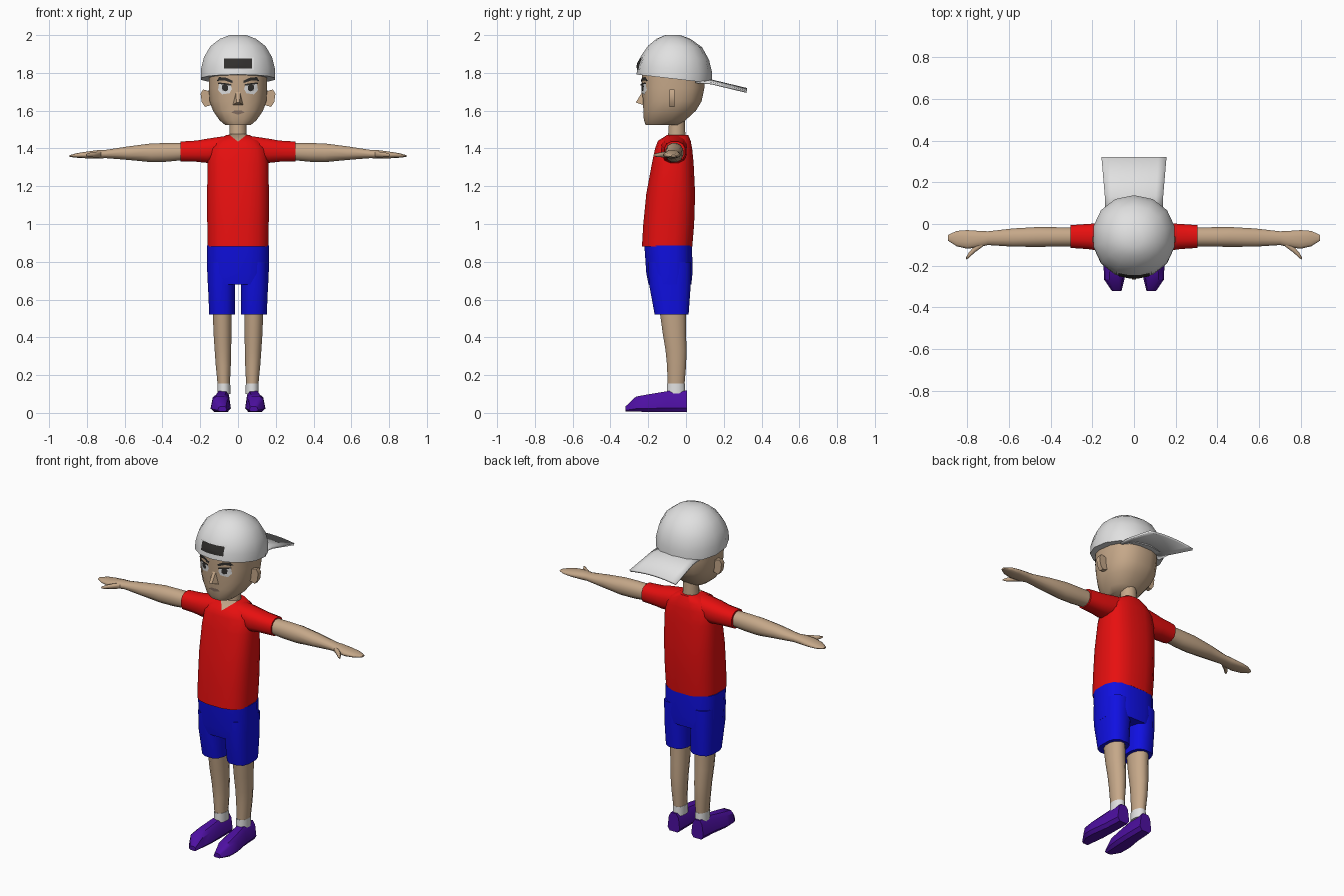
import bpy
import bmesh
from math import sin, cos, pi, radians
from mathutils import Vector
from mathutils.bvhtree import BVHTree

if "Cube" in bpy.data.objects:
    bpy.data.objects.remove(bpy.data.objects["Cube"], do_unlink=True)


def material(name, red, green, blue):
    mat = bpy.data.materials.new(name)
    mat.use_nodes = True
    color = (red, green, blue, 1)
    mat.diffuse_color = color
    node = next(n for n in mat.node_tree.nodes if n.type == "BSDF_PRINCIPLED")
    node.inputs["Base Color"].default_value = color
    node.inputs["Roughness"].default_value = .8
    return mat


skin = material("skin", .56, .39, .25)
white = material("off white", .75, .75, .75)
red = material("shirt red", .82, .005, .005)
blue = material("shorts blue", .005, .005, .75)
purple = material("shoe purple", .075, .005, .36)
dark = material("dark grey", .03, .028, .026)
lip = material("lip brown", .24, .16, .12)


def build(name, verts, faces, mat, mirror=False, angle=40):
    """Make an object, with smooth shading and an optional mirrored twin."""
    bm = bmesh.new()
    points = [bm.verts.new(v) for v in verts]
    for face in faces:
        bm.faces.new([points[i] for i in face])
    bmesh.ops.recalc_face_normals(bm, faces=bm.faces)
    mesh = bpy.data.meshes.new(name)
    bm.to_mesh(mesh)
    bm.free()
    mesh.materials.append(mat)
    mesh.shade_smooth()
    mesh.set_sharp_from_angle(angle=radians(angle))
    obj = bpy.data.objects.new(name, mesh)
    bpy.context.collection.objects.link(obj)
    if mirror:
        obj.modifiers.new("Mirror", "MIRROR").use_mirror_merge = False
    return obj


def bend(value, power):
    return abs(value) ** (2 / power) * (1 if value > 0 else -1)


def loft(name, mat, axis, rings, sides=12, power=2.4, taper=0, mirror=False, angle=40, tilt=None):
    """Skin rounded sections: (position, centre, half width, low, high)."""
    verts, faces = [], []
    for pos, mid, half, low, high in rings:
        for i in range(sides):
            turn = 2 * pi * (i + .5) / sides
            up = bend(sin(turn), power)
            side = mid + half * bend(cos(turn), power) * (1 - taper * up)
            rise = (low + high) / 2 + up * (high - low) / 2
            order = {"X": (pos, side, rise), "Y": (side, pos, rise), "Z": (side, rise, pos)}
            point = Vector(order[axis])
            if tilt:
                point.z += tilt(point)
            verts.append(point)
    for r in range(len(rings) - 1):
        for i in range(sides):
            j = (i + 1) % sides
            a, b = r * sides, (r + 1) * sides
            faces.append((a + i, a + j, b + j, b + i))
    last = len(verts) - sides
    faces += [range(sides), range(last, len(verts))]
    return build(name, verts, faces, mat, mirror, angle)


def patch(name, target, outline, mat, lift, mirror=False):
    """Lay a thin painted shape on the front of a target."""
    bm = bmesh.new()
    bm.from_mesh(target.data)
    tree = BVHTree.FromBMesh(bm)
    bm.free()
    flat = []
    for k, (x, z) in enumerate(outline):
        nx, nz = outline[(k + 1) % len(outline)]
        flat += [(x + (nx - x) * t / 3, z + (nz - z) * t / 3) for t in range(3)]
    count = len(flat)
    cx = sum(p[0] for p in flat) / count
    cz = sum(p[1] for p in flat) / count
    inner = [((x + cx) / 2, (z + cz) / 2) for x, z in flat]
    verts = []
    for x, z in flat + inner + [(cx, cz)]:
        hit = tree.ray_cast(Vector((x, -1, z)), Vector((0, 1, 0)))[0]
        verts.append((x, (hit.y if hit else -.2) - lift, z))
    faces = []
    for i in range(count):
        j = (i + 1) % count
        faces += [(i, j, count + j, count + i), (count + i, count + j, 2 * count)]
    return build(name, verts, faces, mat, mirror)


# Head, neck and ears
head = loft("head", skin, "Z", [
    (1.525, 0, .07, -.215, -.03), (1.55, 0, .1, -.225, 0), (1.6, 0, .135, -.228, .055),
    (1.65, 0, .152, -.23, .085), (1.72, 0, .157, -.235, .1), (1.82, 0, .157, -.235, .1)],
    sides=16, power=2.5)
loft("neck", skin, "Z", [(1.42, 0, .048, -.1, 0), (1.56, 0, .045, -.09, -.005)], power=2)
ear = [(.14, 1.63), (.175, 1.62), (.192, 1.645), (.198, 1.69), (.185, 1.712), (.14, 1.7)]
ring = len(ear)
build("ear", [(x, y, z) for y in (-.088, -.06) for x, z in ear],
      [range(ring), range(ring, 2 * ring)]
      + [(i, (i + 1) % ring, ring + (i + 1) % ring, ring + i) for i in range(ring)],
      skin, mirror=True)

# Face details
build("nose", [(-.01, -.225, 1.71), (.01, -.225, 1.71), (-.009, -.266, 1.643), (.009, -.266, 1.643),
               (-.03, -.22, 1.628), (.03, -.22, 1.628)],
      [(0, 1, 3, 2), (0, 2, 4), (1, 5, 3), (2, 3, 5, 4), (0, 4, 5, 1)], skin)
patch("eye_white", head, [(.032, 1.715), (.045, 1.692), (.085, 1.686), (.106, 1.71),
                          (.1, 1.745), (.04, 1.738)], white, .004, True)
patch("pupil", head, [(.052, 1.71), (.065, 1.702), (.082, 1.708), (.086, 1.73), (.075, 1.74),
                      (.055, 1.736)], dark, .007, True)
patch("eyelid_line", head, [(.034, 1.732), (.105, 1.742), (.104, 1.75), (.036, 1.741)], dark, .008, True)
patch("eyebrow", head, [(.03, 1.746), (.07, 1.76), (.112, 1.758), (.1, 1.778), (.06, 1.774),
                        (.028, 1.758)], dark, .005, True)
patch("mouth", head, [(-.036, 1.59), (0, 1.578), (.036, 1.59), (.02, 1.6), (-.02, 1.6)], lip, .004)

# Backwards cap: crown, front opening and brim
cap = loft("cap_crown", white, "Z", [
    (1.768, 0, .2, -.262, .138), (1.82, 0, .2, -.257, .138), (1.88, 0, .185, -.238, .122),
    (1.94, 0, .15, -.2, .085), (1.98, 0, .098, -.155, .025), (2, 0, .045, -.11, -.03)],
    sides=14, power=2.1, tilt=lambda p: -.115 * (p.y + .06) * max(0, (2 - p.z) / .232))
patch("cap_opening_frame", cap, [(-.085, 1.815), (.085, 1.815), (.085, 1.882), (-.085, 1.882)], white, .003)
patch("cap_opening", cap, [(-.075, 1.822), (.075, 1.822), (.075, 1.875), (-.075, 1.875)], dark, .007)
columns = 8
brim_verts = []
for y, z, half in ((.05, 1.772, .14), (.135, 1.765, .14), (.322, 1.72, .156)):
    for c in range(columns + 1):
        s = 2 * c / columns - 1
        brim_verts.append((half * s, y, z - .014 * s * s))
row = columns + 1
brim = build("cap_brim", brim_verts,
             [(r * row + c, r * row + c + 1, (r + 1) * row + c + 1, (r + 1) * row + c)
              for r in range(2) for c in range(columns)], white)
thick = brim.modifiers.new("Thickness", "SOLIDIFY")
thick.thickness = .012
thick.offset = -1 if brim.data.polygons[0].normal.z > 0 else 1

# Shirt with sleeves and an open neckline
loft("shirt_body", red, "Z", [
    (.88, 0, .163, -.235, .035), (1, 0, .165, -.228, .045), (1.16, 0, .166, -.212, .05),
    (1.32, 0, .163, -.182, .042), (1.4, 0, .152, -.165, .034), (1.44, 0, .12, -.15, .026),
    (1.472, 0, .06, -.1, .012)], sides=16, power=2.8, angle=50)
loft("sleeve", red, "X", [
    (.05, -.062, .072, 1.34, 1.47), (.165, -.062, .068, 1.322, 1.453),
    (.22, -.06, .062, 1.328, 1.443), (.305, -.06, .056, 1.33, 1.438)], power=2.5, mirror=True)
build("neckline", [(-.052, -.092, 1.477), (.052, -.092, 1.477), (0, -.157, 1.436),
                   (-.04, -.05, 1.475), (.04, -.05, 1.475)],
      [(0, 2, 1), (0, 1, 4, 3)], skin)

# Arms, hands and thumbs
loft("arm_and_hand", skin, "X", [
    (.28, -.062, .047, 1.338, 1.43), (.38, -.062, .048, 1.328, 1.43), (.46, -.062, .049, 1.326, 1.428),
    (.58, -.065, .045, 1.338, 1.412), (.7, -.068, .034, 1.348, 1.393), (.74, -.072, .04, 1.346, 1.392),
    (.8, -.074, .046, 1.347, 1.384), (.85, -.07, .038, 1.35, 1.376), (.892, -.066, .014, 1.355, 1.365)],
    power=2.2, mirror=True, angle=60)
loft("thumb", skin, "X", [
    (.725, -.092, .018, 1.352, 1.386), (.765, -.122, .017, 1.352, 1.382),
    (.792, -.15, .014, 1.354, 1.376), (.806, -.166, .006, 1.36, 1.37)],
    sides=8, power=2, mirror=True, angle=60)

# Shorts
loft("shorts_hips", blue, "Z", [
    (.68, 0, .162, -.2, .03), (.74, 0, .165, -.212, .036), (.885, 0, .167, -.222, .034)],
    sides=16, power=2.8)
loft("shorts_leg", blue, "Z", [
    (.52, .084, .07, -.168, .016), (.68, .087, .074, -.198, .028), (.8, .085, .076, -.205, .03)],
    power=2.8, mirror=True)

# Legs, socks and shoes
loft("leg", skin, "Z", [
    (.13, .075, .032, -.098, -.008), (.25, .078, .041, -.102, .002), (.33, .08, .045, -.11, .005),
    (.42, .082, .049, -.125, .002), (.56, .084, .052, -.145, .002)], power=2.1, mirror=True)
loft("sock", white, "Z", [
    (.1, .075, .036, -.104, -.002), (.155, .075, .035, -.102, -.005)], power=2.1, mirror=True)
loft("shoe", purple, "Y", [
    (.005, .08, .038, .003, .12), (-.1, .083, .042, .003, .117), (-.2, .092, .05, .003, .1),
    (-.265, .095, .046, .005, .088), (-.32, .083, .022, .008, .035)],
    sides=8, power=3.6, taper=.2, mirror=True, angle=35)
